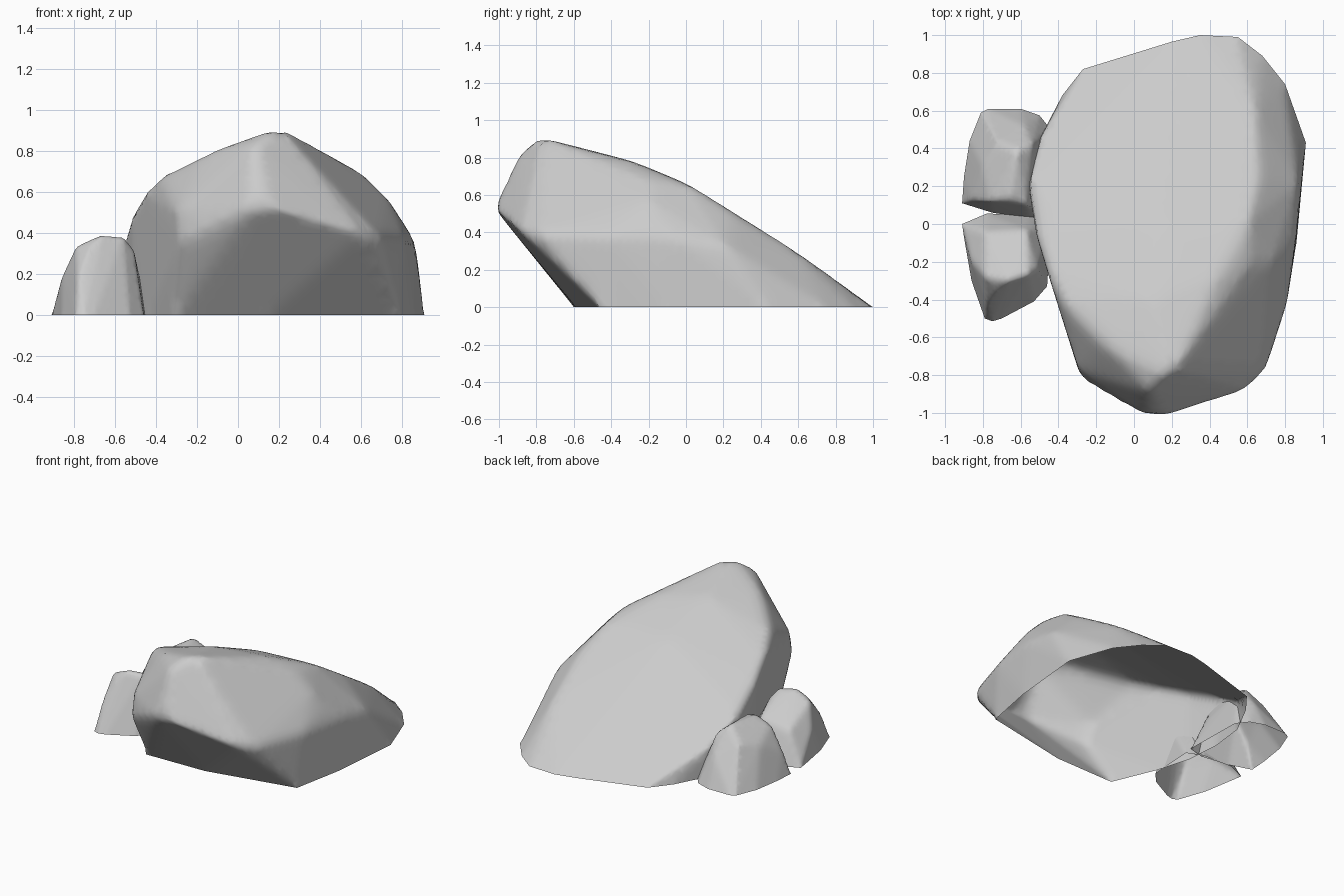
import bpy, bmesh

def rock(name, rim, upper, size, rounds):
    """Convex faceted boulder with softened edges and an open base at z = 0."""
    bm = bmesh.new()
    for x, y in rim:
        bm.verts.new((x, y, 0))
    for p in upper:
        bm.verts.new(p)
    bmesh.ops.convex_hull(bm, input=bm.verts[:])
    bmesh.ops.delete(bm, geom=[v for v in bm.verts if not v.link_faces], context='VERTS')
    # open base
    base = [f for f in bm.faces if all(abs(v.co.z) < 1e-5 for v in f.verts)]
    bmesh.ops.delete(bm, geom=base, context='FACES')
    # even, fine triangles
    for _ in range(7):
        long_edges = [e for e in bm.edges if e.calc_length() > size]
        if not long_edges:
            break
        bmesh.ops.subdivide_edges(bm, edges=long_edges, cuts=1)
        bmesh.ops.triangulate(bm, faces=bm.faces[:])
    # soften the ridges while the ground rim stays put
    for _ in range(rounds):
        free = [v for v in bm.verts if not v.is_boundary]
        bmesh.ops.smooth_vert(bm, verts=free, factor=0.5,
                              use_axis_x=True, use_axis_y=True, use_axis_z=True)
    bmesh.ops.recalc_face_normals(bm, faces=bm.faces[:])
    if sum(f.normal.z * f.calc_area() for f in bm.faces) < 0:
        bmesh.ops.reverse_faces(bm, faces=bm.faces[:])
    for f in bm.faces:
        f.smooth = True
    mesh = bpy.data.meshes.new(name)
    bm.to_mesh(mesh)
    bm.free()
    ob = bpy.data.objects.new(name, mesh)
    bpy.context.collection.objects.link(ob)
    return ob

# large slanted boulder: overhanging front, long slope to the back
rock("large_boulder",
     [(-0.31, -0.60), (0.15, -0.59), (0.79, -0.46), (0.86, -0.1), (0.91, 0.43), (0.80, 0.74),
      (0.68, 0.89), (0.55, 0.99), (0.35, 1.0), (0.2, 0.965), (-0.27, 0.82),
      (-0.38, 0.68), (-0.50, 0.45), (-0.53, 0.2), (-0.51, -0.05), (-0.44, -0.29)],
     [(0.06, -1.02, 0.52), (0.16, -1.02, 0.53),                      # front lip
      (-0.28, -0.82, 0.36), (-0.29, -0.78, 0.5), (0.60, -0.88, 0.40), (0.69, -0.79, 0.39),
      (0.08, -0.89, 0.83), (0.16, -0.80, 0.905), (0.22, -0.77, 0.905),  # peak
      (-0.16, -0.64, 0.79), (-0.38, -0.42, 0.68), (-0.46, -0.25, 0.60),  # left shoulder
      (-0.52, -0.05, 0.50), (-0.56, 0.2, 0.37), (-0.51, 0.43, 0.22),
      (0.10, -0.4, 0.81), (0.46, -0.25, 0.77), (0.60, 0.0, 0.665),    # right ridge
      (0.67, 0.25, 0.50), (0.64, 0.6, 0.29), (0.15, 0.0, 0.645),
      (0.62, -0.2, 0.68), (0.73, -0.2, 0.57), (0.80, -0.2, 0.46),     # right flank
      (0.81, -0.42, 0.38), (0.86, -0.05, 0.37), (0.87, 0.22, 0.32)],
     0.06, 3)

# small stone at the back left
rock("small_stone_back",
     [(-0.91, 0.11), (-0.90, 0.25), (-0.87, 0.44), (-0.81, 0.59), (-0.77, 0.61),
      (-0.60, 0.61), (-0.50, 0.575), (-0.44, 0.5), (-0.43, 0.06), (-0.55, 0.03), (-0.75, 0.06)],
     [(-0.76, 0.12, 0.32), (-0.80, 0.30, 0.25), (-0.66, 0.13, 0.37), (-0.62, 0.39, 0.38),
      (-0.72, 0.43, 0.29), (-0.57, 0.10, 0.34), (-0.54, 0.42, 0.32), (-0.50, 0.15, 0.2),
      (-0.58, 0.52, 0.2), (-0.86, 0.13, 0.16)],
     0.04, 2)

# small stone at the front left: peak in front, sloping down to the back
rock("small_stone_front",
     [(-0.91, 0.0), (-0.90, -0.07), (-0.86, -0.30), (-0.79, -0.50), (-0.75, -0.515),
      (-0.70, -0.50), (-0.53, -0.41), (-0.46, -0.33), (-0.44, 0.0), (-0.55, 0.05), (-0.78, 0.055)],
     [(-0.79, -0.04, 0.22), (-0.79, -0.28, 0.34), (-0.66, -0.30, 0.40),
      (-0.56, -0.27, 0.39), (-0.57, -0.03, 0.26), (-0.51, -0.24, 0.33),
      (-0.72, -0.34, 0.34), (-0.86, -0.2, 0.19), (-0.78, -0.42, 0.19)],
     0.04, 2)
